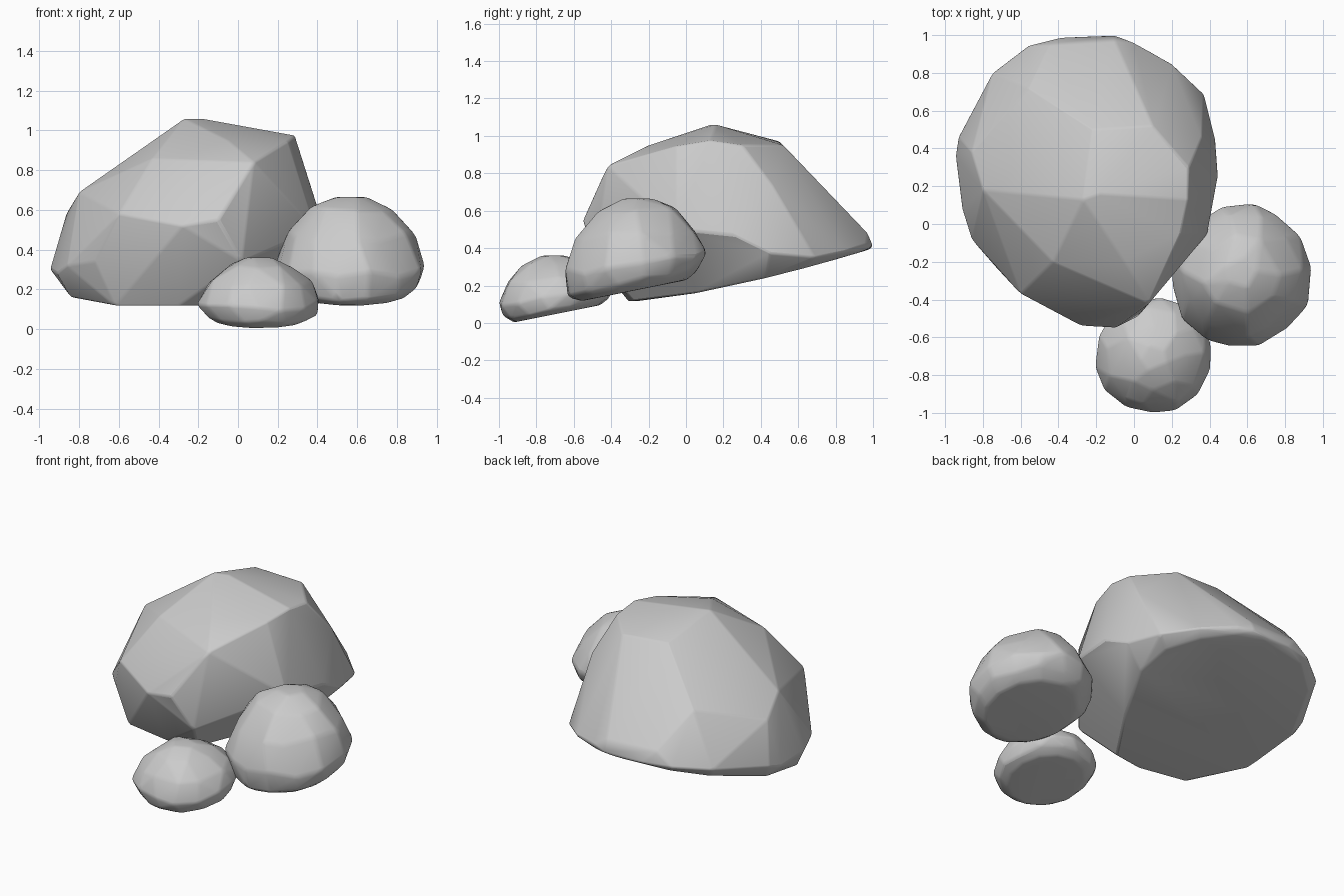
import bpy, bmesh, math, random

if "Cube" in bpy.data.objects:
    bpy.data.objects.remove(bpy.data.objects["Cube"])

stone = bpy.data.materials.new("stone grey")
stone.diffuse_color = (0.6, 0.6, 0.6, 1)
stone.use_nodes = True
stone.node_tree.nodes["Principled BSDF"].inputs["Base Color"].default_value = stone.diffuse_color


def rock(name, points, bevel, angle):
    """Chiselled boulder: convex hull of the corners with worn edges."""
    bm = bmesh.new()
    for p in points:
        bm.verts.new(p)
    hull = bmesh.ops.convex_hull(bm, input=bm.verts)
    loose = {e for e in hull["geom_interior"] + hull["geom_unused"]
             if isinstance(e, bmesh.types.BMVert)}
    bmesh.ops.delete(bm, geom=list(loose), context='VERTS')
    bmesh.ops.dissolve_limit(bm, angle_limit=math.radians(3),
                             verts=bm.verts, edges=bm.edges)
    bmesh.ops.recalc_face_normals(bm, faces=bm.faces)
    mesh = bpy.data.meshes.new(name)
    bm.to_mesh(mesh)
    bm.free()
    mesh.materials.append(stone)
    ob = bpy.data.objects.new(name, mesh)
    bpy.context.collection.objects.link(ob)
    mod = ob.modifiers.new("worn edges", 'BEVEL')
    mod.width = bevel
    mod.segments = 2
    mod.limit_method = 'ANGLE'
    mod.angle_limit = math.radians(12)
    bpy.ops.object.select_all(action='DESELECT')
    ob.select_set(True)
    bpy.context.view_layer.objects.active = ob
    bpy.ops.object.shade_smooth_by_angle(angle=math.radians(angle))
    return ob


# Large boulder: gently bellied sloping base, then rim, shoulders and crown
base = [(-0.84, 0.05), (-0.62, -0.25), (-0.3, -0.31), (-0.1, -0.28), (0.12, 0.06),
        (0.3, 0.42), (0.29, 0.64), (0.16, 0.81), (0, 0.93), (-0.2, 0.98),
        (-0.53, 0.92), (-0.72, 0.76), (-0.88, 0.42), (-0.3, 0.0), (-0.3, 0.4)]
big = [(x, y, max(0.118, 0.115 + 0.16 * (y + 0.2) + 0.064 * (y + 0.2) ** 2))
       for x, y in base]
big += [
    # rim
    (-0.945, 0.36, 0.3), (-0.93, 0.46, 0.33), (-0.91, 0.08, 0.28),
    (-0.86, -0.08, 0.32), (-0.72, -0.24, 0.34), (0.02, -0.49, 0.34),
    (0.445, 0.25, 0.47), (0.39, -0.05, 0.5), (0.43, 0.45, 0.37),
    (0.37, 0.69, 0.35), (0.2, 0.85, 0.38), (0.0, 0.96, 0.42),
    (-0.1, 1.0, 0.41), (-0.38, 0.99, 0.41), (-0.56, 0.945, 0.41),
    (-0.75, 0.8, 0.39), (-0.1, 0.97, 0.48), (-0.45, 0.95, 0.49),
    # front ledge
    (-0.6, -0.37, 0.58), (-0.28, -0.54, 0.52), (-0.1, -0.55, 0.55),
    # shoulders
    (0.08, -0.42, 0.84), (-0.05, -0.2, 0.95), (-0.43, -0.2, 0.86),
    (-0.8, 0.18, 0.69), (-0.86, 0.38, 0.59), (-0.56, 0.72, 0.7),
    (0.36, 0.46, 0.74), (0.29, 0.3, 0.95), (0.285, 0.13, 0.975), (0.25, -0.05, 0.945),
    # crown
    (-0.27, 0.13, 1.06), (-0.18, 0.16, 1.06), (-0.22, 0.5, 0.97), (0.1, 0.52, 0.95),
]
rock("large_boulder", big, 0.024, 32)


def small_rock(name, cx, cy, rx, ry, floor, slope, top, lean, seed, bevel):
    """Rounded stone from jittered rings between a tilted base and a crown."""
    rnd = random.Random(seed)
    # (height fraction, radius fraction, corner count)
    rings = [(0, 0.75, 13), (0.1, 0.92, 14), (0.3, 1.01, 14),
             (0.62, 0.84, 11), (0.87, 0.54, 8), (1.0, 0.22, 5)]
    pts = []
    for i, (h, r, n) in enumerate(rings):
        off = rnd.uniform(0, 1)
        for k in range(n):
            a = 2 * math.pi * (k + off + rnd.uniform(-0.2, 0.2) * (i > 0)) / n
            s = r * (rnd.uniform(0.97, 1.04) if i else 1)
            x, y = rx * s * math.cos(a), ry * s * math.sin(a)
            z0 = floor + slope * (y + 0.76 * ry)
            jit = rnd.uniform(-0.04, 0.04) if 0 < i < 5 else 0
            pts.append((cx + x, cy + y + lean * h, z0 + (top - z0) * (h + jit)))
    return rock(name, pts, bevel, 32)


small_rock("medium_stone", 0.568, -0.28, 0.375, 0.38, 0.115, 0.2, 0.665, 0.02, 4, 0.018)
small_rock("small_stone", 0.107, -0.69, 0.31, 0.31, 0.002, 0.2, 0.36, -0.02, 9, 0.013)
